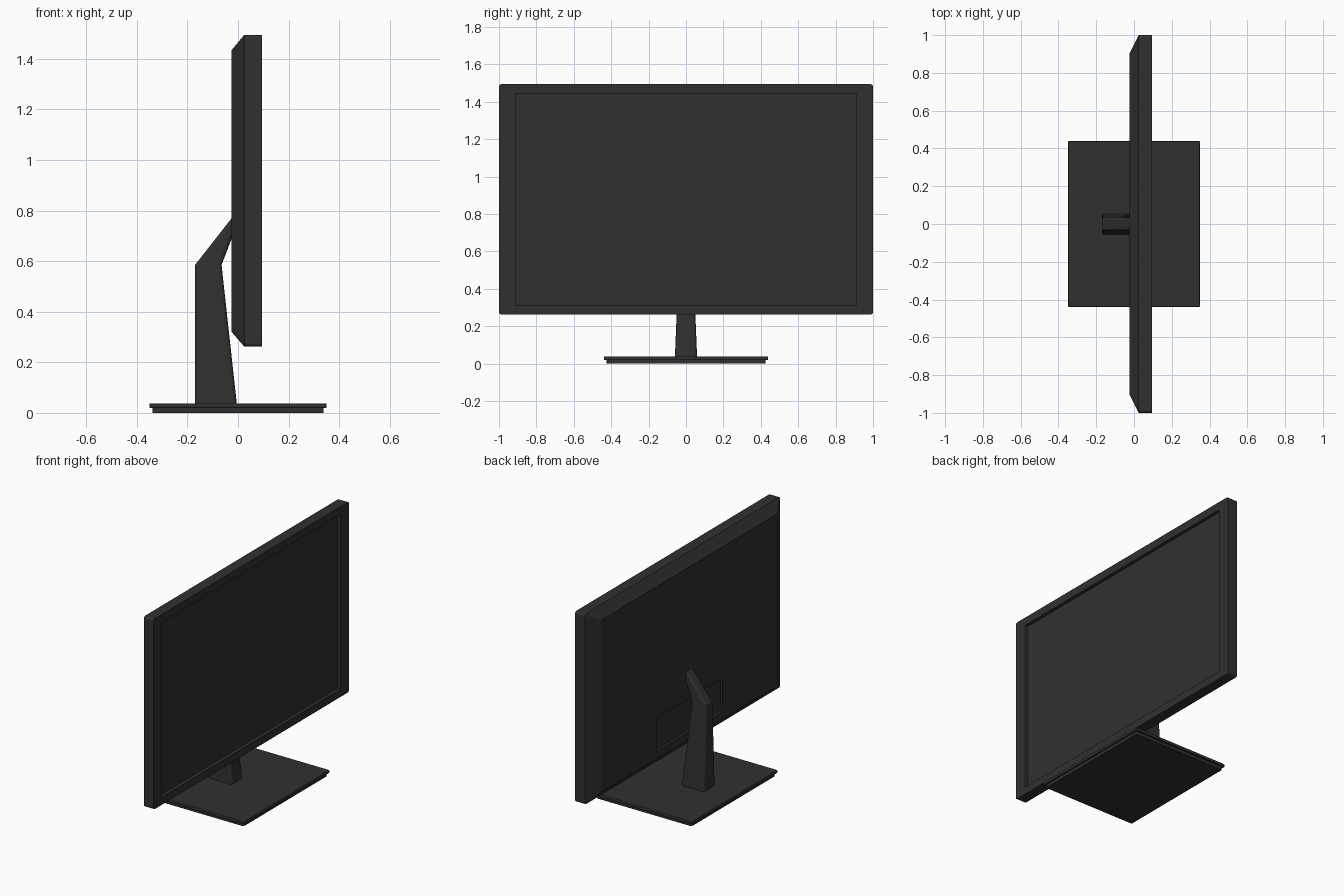
import bpy, bmesh, math

if "Cube" in bpy.data.objects:
    bpy.data.objects.remove(bpy.data.objects["Cube"])

mat = bpy.data.materials.new("dark grey plastic")
mat.diffuse_color = (0.03, 0.03, 0.03, 1)
mat.use_nodes = True
mat.node_tree.nodes["Principled BSDF"].inputs["Base Color"].default_value = mat.diffuse_color


def rounded_rect(u0, u1, v0, v1, r, steps=4):
    """Counter-clockwise 2D outline with rounded corners."""
    pts = []
    corners = [(u1 - r, v1 - r), (u0 + r, v1 - r), (u0 + r, v0 + r), (u1 - r, v0 + r)]
    for i, (cu, cv) in enumerate(corners):
        for k in range(steps + 1):
            a = math.pi / 2 * (i + k / steps)
            pts.append((cu + r * math.cos(a), cv + r * math.sin(a)))
    return pts


def loft(name, rings):
    """Skin a series of equal-length 3D rings and cap both ends."""
    bm = bmesh.new()
    loops = [[bm.verts.new(p) for p in ring] for ring in rings]
    n = len(loops[0])
    for a, b in zip(loops, loops[1:]):
        for i in range(n):
            j = (i + 1) % n
            bm.faces.new((a[i], a[j], b[j], b[i]))
    bm.faces.new(loops[0][::-1])
    bm.faces.new(loops[-1])
    bmesh.ops.recalc_face_normals(bm, faces=bm.faces)
    mesh = bpy.data.meshes.new(name)
    bm.to_mesh(mesh)
    bm.free()
    mesh.materials.append(mat)
    obj = bpy.data.objects.new(name, mesh)
    bpy.context.collection.objects.link(obj)
    return obj


def panel_ring(x, half_y, z0, z1, r):
    return [(x, y, z) for y, z in rounded_rect(-half_y, half_y, z0, z1, r)]


def base_ring(z, half_x, half_y):
    return [(x, y, z) for x, y in rounded_rect(-half_x, half_x, -half_y, half_y, 0.006)]


# Display housing: back socket recess, chamfered back, sides, bezel, sunken screen
loft("display_housing", [
    panel_ring(-0.010, 0.34, 0.37, 0.585, 0.001),
    panel_ring(-0.025, 0.34, 0.37, 0.585, 0.001),
    panel_ring(-0.025, 0.90, 0.32, 1.435, 0.012),
    panel_ring(0.025, 1.0, 0.262, 1.495, 0.015),
    panel_ring(0.095, 1.0, 0.262, 1.495, 0.015),
    panel_ring(0.095, 0.912, 0.312, 1.442, 0.001),
    panel_ring(0.073, 0.912, 0.312, 1.442, 0.001),
])

# Stand base: smaller foot below a thin top plate
loft("stand_base", [
    base_ring(0.0, 0.338, 0.425),
    base_ring(0.02, 0.338, 0.425),
    base_ring(0.02, 0.348, 0.437),
    base_ring(0.023, 0.35, 0.439),
    base_ring(0.035, 0.35, 0.439),
    base_ring(0.038, 0.348, 0.437),
])

# Neck: tapered column that bends forward into the housing
sections = [((-0.17, 0.02), (-0.003, 0.02), 0.06),
            ((-0.17, 0.585), (-0.065, 0.585), 0.037),
            ((0.0, 0.802), (0.0, 0.755), 0.035)]
neck = loft("stand_neck", [
    [(b[0], -w, b[1]), (f[0], -w, f[1]), (f[0], w, f[1]), (b[0], w, b[1])]
    for b, f, w in sections])
bevel = neck.modifiers.new("soft edges", 'BEVEL')
bevel.width = 0.014
bevel.segments = 3
bevel.limit_method = 'ANGLE'
bevel.angle_limit = math.radians(50)
